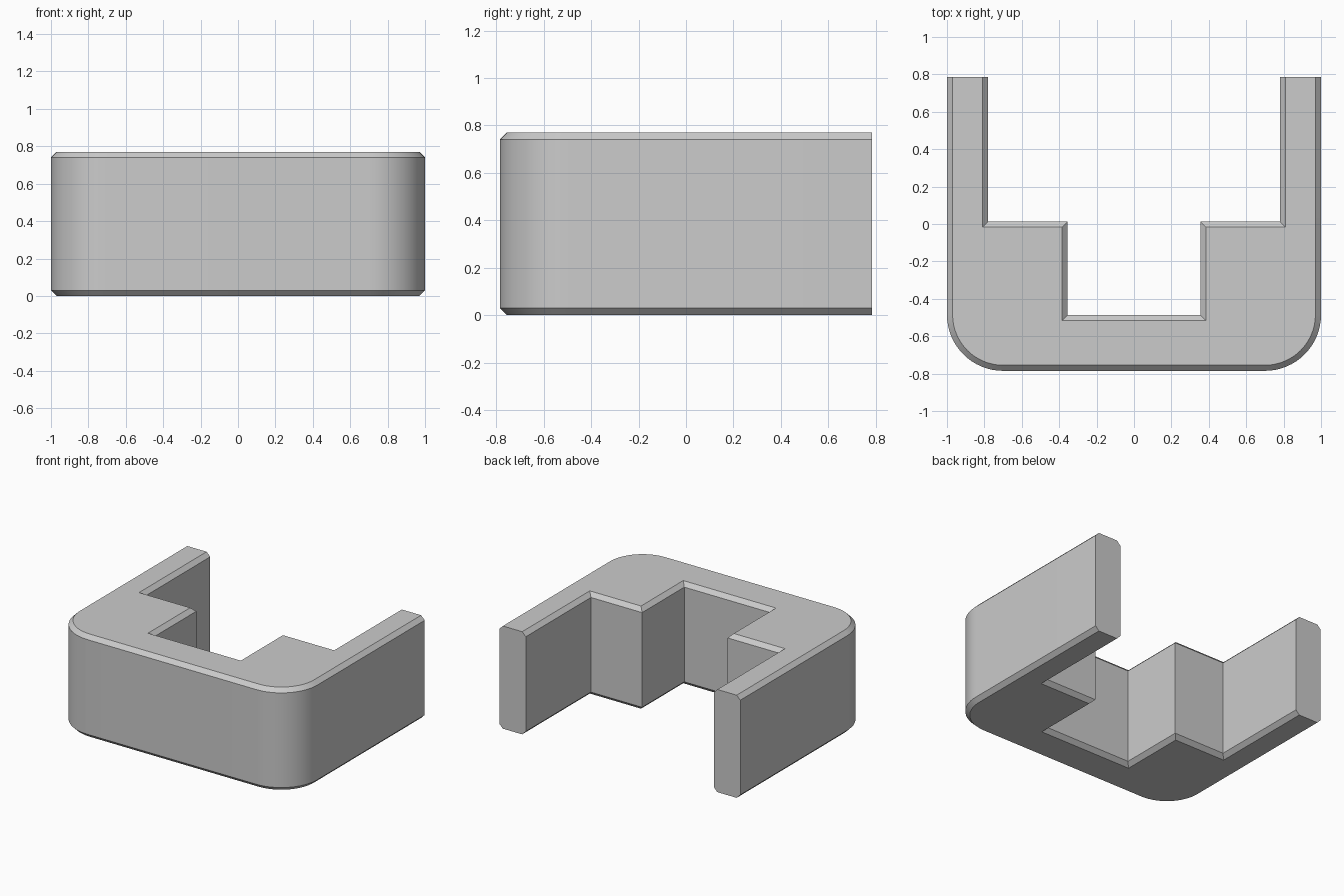
import bpy, bmesh, math
from mathutils import Vector

cube = bpy.data.objects.get("Cube")
if cube:
    bpy.data.objects.remove(cube, do_unlink=True)

HEIGHT, CHAMFER = 0.77, 0.03
FRONT, BACK, RADIUS, STEPS = -0.785, 0.785, 0.30, 16


def make_material(name, value):
    mat = bpy.data.materials.new(name)
    mat.use_nodes = True
    color = (value, value, value, 1)
    mat.diffuse_color = color
    mat.node_tree.nodes["Principled BSDF"].inputs["Base Color"].default_value = color
    return mat


def half_outline():
    """Right half, from the rounded front corner round to the inner notch."""
    pts = []
    for i in range(STEPS + 1):
        a = math.pi / 2 * (i / STEPS - 1)
        pts.append(Vector((1 - RADIUS + RADIUS * math.cos(a),
                           FRONT + RADIUS + RADIUS * math.sin(a))))
    inner = [(1, BACK), (0.78, BACK), (0.78, 0.013), (0.355, 0.013), (0.355, -0.487)]
    return pts + [Vector(p) for p in inner]


def inset(pts, dist):
    """Mitred inset that leaves the two flat arm ends in place."""
    lines = []
    for a, b in zip(pts, pts[1:] + pts[:1]):
        d = (b - a).normalized()
        n = Vector((-d.y, d.x))
        arm_end = abs(a.y - BACK) < 1e-5 and abs(b.y - BACK) < 1e-5
        lines.append((n, n.dot(a) + (0 if arm_end else dist)))
    out = []
    for i in range(len(pts)):
        (n1, c1), (n2, c2) = lines[i - 1], lines[i]
        det = n1.x * n2.y - n1.y * n2.x
        out.append(Vector(((c1 * n2.y - c2 * n1.y) / det,
                           (n1.x * c2 - n2.x * c1) / det)))
    return out


# Mirrored U-shaped outline, counter-clockwise
half = half_outline()
outline = half + [Vector((-p.x, p.y)) for p in reversed(half)]
small = inset(outline, CHAMFER)

# Stack the sections: chamfered bottom, straight wall, chamfered top
bm = bmesh.new()
sections = [(small, 0), (outline, CHAMFER), (outline, HEIGHT - CHAMFER), (small, HEIGHT)]
rings = [[bm.verts.new((p.x, p.y, z)) for p in pts] for pts, z in sections]
count = len(outline)
tip = len(half) - 5            # index of the outer arm tip
tips = (tip, count - 2 - tip)  # edges that close the arm ends
for low, high in zip(rings, rings[1:]):
    for i in range(count):
        j = (i + 1) % count
        if i not in tips:
            bm.faces.new((low[i], low[j], high[j], high[i]))

# Flat eight-sided arm ends, then the bottom and top
for i in tips:
    j = i + 1
    bm.faces.new([r[j] for r in rings] + [r[i] for r in reversed(rings)])
bm.faces.new(list(reversed(rings[0])))
bm.faces.new(rings[-1])
bmesh.ops.recalc_face_normals(bm, faces=bm.faces)

mesh = bpy.data.meshes.new("bracket_body")
bm.to_mesh(mesh)
bm.free()
body = bpy.data.objects.new("bracket_body", mesh)
bpy.context.collection.objects.link(body)
mesh.materials.append(make_material("light_grey", 0.6))

bpy.ops.object.select_all(action='DESELECT')
body.select_set(True)
bpy.context.view_layer.objects.active = body
bpy.ops.object.shade_smooth_by_angle(angle=math.radians(30))
